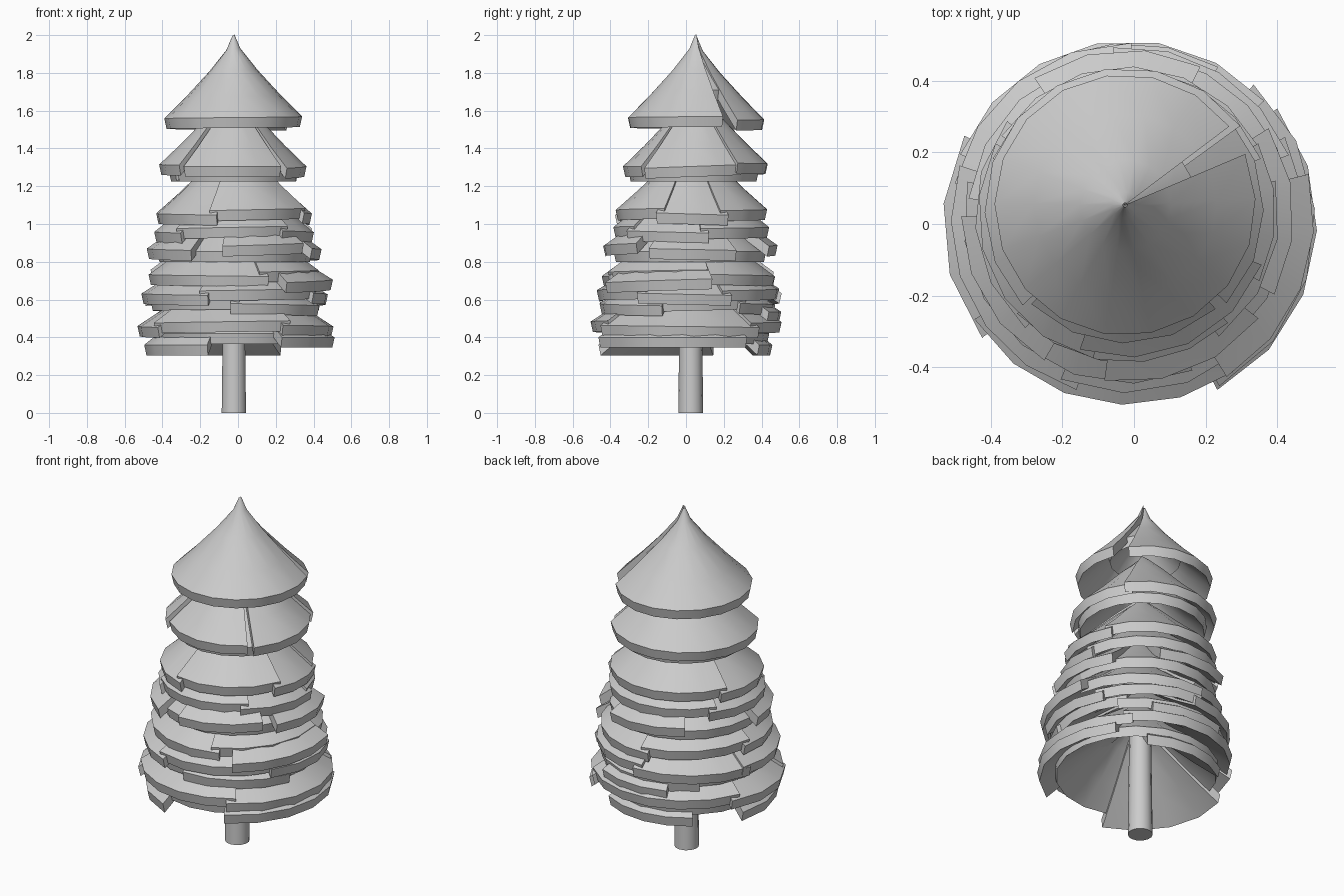
import bpy, bmesh, math

if "Cube" in bpy.data.objects:
    bpy.data.objects.remove(bpy.data.objects["Cube"])

grey = bpy.data.materials.new("plain grey")
grey.diffuse_color = (0.6, 0.6, 0.6, 1)
grey.use_nodes = True
grey.node_tree.nodes["Principled BSDF"].inputs["Base Color"].default_value = grey.diffuse_color


def finish(bm, name):
    bmesh.ops.recalc_face_normals(bm, faces=bm.faces[:])
    me = bpy.data.meshes.new(name)
    bm.to_mesh(me)
    bm.free()
    me.materials.append(grey)
    ob = bpy.data.objects.new(name, me)
    bpy.context.collection.objects.link(ob)
    bpy.ops.object.select_all(action='DESELECT')
    ob.select_set(True)
    bpy.context.view_layer.objects.active = ob
    bpy.ops.object.shade_smooth_by_angle(angle=math.radians(32))


def bough(name, a0, a1, z, r, slope, twist=0.0, tip=0.0):
    """Sector of a thick conical skirt; z is the height of the rim's lower edge."""
    h = r * slope
    top = [(0.006, h + tip), (0.1 * r, h * 0.93 + tip / 3), (0.35 * r, h * 0.68),
           (0.7 * r, h * 0.3), (r, 0)]
    under = [(max(p - 0.012, 0.004), min(q, h * 0.95) - 0.055) for p, q in reversed(top)]
    prof = top + under
    m = len(prof)
    n = max(2, round((a1 - a0) / 20))
    cx, cy = -0.01 - 0.01 * z, 0.046 * (z - 0.35)      # slight lean to the back
    bm = bmesh.new()
    rows = []
    for i in range(n + 1):
        a = math.radians(a0 + (a1 - a0) * i / n)
        base = z + 0.055 + twist * (i / n - 0.5)
        rows.append([bm.verts.new((cx + p * math.cos(a), cy + p * math.sin(a), base + q))
                     for p, q in prof])
    for ra, rb in zip(rows, rows[1:]):
        for j in range(m):
            k = (j + 1) % m
            bm.faces.new((ra[j], ra[k], rb[k], rb[j]))
    bm.faces.new(rows[0])
    bm.faces.new(rows[-1][::-1])
    finish(bm, name)


def ring(name, z, r, slope, cuts):
    """Boughs laid end to end between cut angles, alternately raised and lowered."""
    for i, (a, b) in enumerate(zip(cuts, cuts[1:])):
        lift = 0.012 if i % 2 else -0.012
        bough(f"{name}_{i + 1}", a - 3, b + 3, z + lift, r - lift / 2, slope, lift)


def spread(name, z, r, slope, half, mids):
    """Separate boughs centred on the given angles."""
    for i, a in enumerate(mids):
        lift = 0.015 if i % 2 else -0.01
        bough(f"{name}_{i + 1}", a - half, a + half, z + lift, r, slope, lift)


# trunk, tapering into the crown
bm = bmesh.new()
bmesh.ops.create_cone(bm, cap_ends=True, segments=14, radius1=0.066, radius2=0.05, depth=1.3)
bmesh.ops.translate(bm, verts=bm.verts, vec=(-0.022, 0.025, 0.65))
finish(bm, "trunk")

# crown with one slit at the back right, closed near the tip
bough("crown", 37, 383, 1.505, 0.365, 1.0, 0.02, 0.07)
bough("crown_core", 0, 360, 1.655, 0.2, 1.0)

# tiers from top to bottom
bough("upper_front_bough", -135, -48, 1.25, 0.375, 0.97)
bough("upper_right_bough", -43, 42, 1.25, 0.385, 0.97, 0.02)
bough("upper_back_bough", 36, 223, 1.262, 0.395, 0.95, -0.01)
bough("upper_underlayer", -150, 205, 1.225, 0.345, 0.95)
ring("third_bough", 1.01, 0.41, 0.88, (-205, -106, -24, 25, 155))
ring("fourth_bough", 0.915, 0.42, 0.8, (-215, -135, -50, 10, 145))
spread("fourth_outer_bough", 0.82, 0.465, 0.7, 30, (-150, -68, 2, 94))
bough("fourth_underlayer", 0, 360, 0.8, 0.41, 0.8)
ring("fifth_bough", 0.685, 0.455, 0.73, (-190, -70, 10, 95, 170))
bough("fifth_right_bough", -58, 14, 0.645, 0.52, 0.62, 0.02)
ring("sixth_bough", 0.585, 0.49, 0.63, (-195, -110, -30, 25, 92, 165))
ring("sixth_lower_bough", 0.53, 0.46, 0.68, (-90, -20, 40, 130, 270))
ring("seventh_bough", 0.415, 0.515, 0.65, (-205, -145, -58, 45, 155))
bough("seventh_back_bough", 60, 112, 0.48, 0.5, 0.65)
bough("bottom_underlayer", -110, 250, 0.365, 0.44, 0.8)
bough("bottom_left_bough", -198, -108, 0.305, 0.485, 0.8)
bough("bottom_right_bough", -62, 38, 0.345, 0.525, 0.65)
bough("bottom_back_bough", 58, 128, 0.305, 0.46, 0.8)
